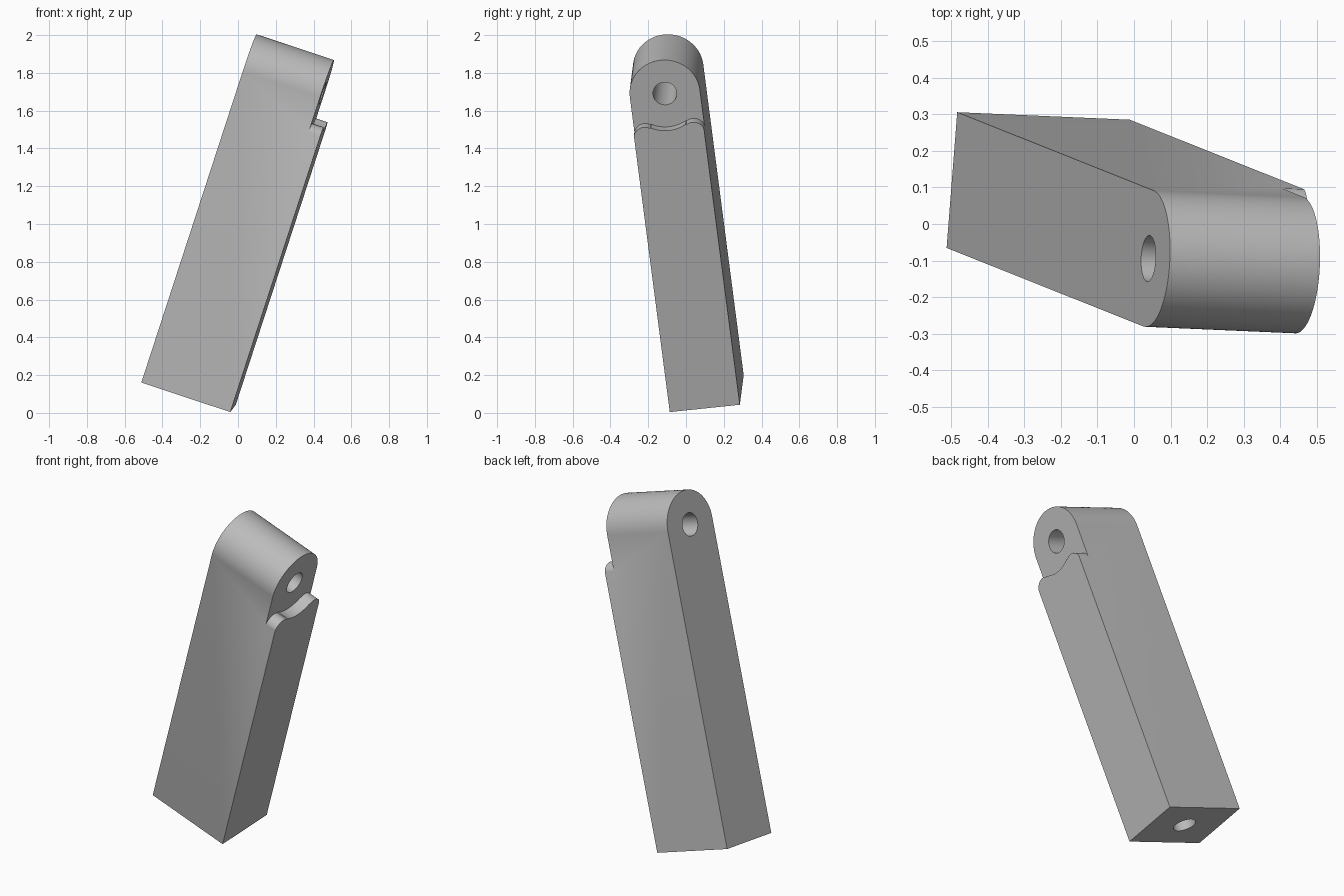
import bpy, bmesh, math
from mathutils import Matrix, Vector

cube = bpy.data.objects.get("Cube")
if cube:
    bpy.data.objects.remove(cube, do_unlink=True)

# Local frame: x = bar thickness, y = bar width, z = bar length
THICK, HEAD, HALF, PIN = 0.497, 0.432, 0.187, 1.745
HOLE = 0.063

grey = bpy.data.materials.new("grey")
grey.use_nodes = True
colour = (0.5, 0.5, 0.5, 1)
grey.diffuse_color = colour
grey.node_tree.nodes["Principled BSDF"].inputs["Base Color"].default_value = colour


def prism(name, profile, x0, x1):
    """Extrude a (y, z) profile along x."""
    bm = bmesh.new()
    face = bm.faces.new([bm.verts.new((x0, y, z)) for y, z in profile])
    out = bmesh.ops.extrude_face_region(bm, geom=[face])
    moved = [g for g in out["geom"] if isinstance(g, bmesh.types.BMVert)]
    bmesh.ops.translate(bm, verts=moved, vec=(x1 - x0, 0, 0))
    bmesh.ops.recalc_face_normals(bm, faces=bm.faces)
    mesh = bpy.data.meshes.new(name)
    bm.to_mesh(mesh)
    bm.free()
    mesh.materials.append(grey)
    obj = bpy.data.objects.new(name, mesh)
    bpy.context.collection.objects.link(obj)
    return obj


def arc(cy, cz, r, start, end, n):
    angles = [math.radians(start + (end - start) * i / n) for i in range(n + 1)]
    return [(cy + r * math.cos(a), cz + r * math.sin(a)) for a in angles]


def cut(target, cutter):
    mod = target.modifiers.new("cut", "BOOLEAN")
    mod.object, mod.solver = cutter, "EXACT"
    bpy.context.view_layer.objects.active = target
    bpy.ops.object.modifier_apply(modifier=mod.name)
    bpy.data.objects.remove(cutter, do_unlink=True)


# Bar with a rounded head
bar = prism("bar", [(-HALF, 0), (HALF, 0)] + arc(0, PIN, HALF, 0, 180, 48), 0, THICK)

# Recess beside the head, with a wavy lower edge: concave centre, rounded shoulders
shoulder = arc(0.130, 1.531, 0.06, 125, 18, 12)
half_wave = arc(0, PIN, 0.186, 270, 300, 10) + shoulder + [(HALF + 0.02, 1.53)]
wave = [(-y, z) for y, z in reversed(half_wave[1:])] + half_wave
cut(bar, prism("recess_cutter", wave + [(0.3, 2.1), (-0.3, 2.1)], HEAD, THICK + 0.1))

# Pin hole through the head
cut(bar, prism("pin_cutter", arc(0, PIN, HOLE, 0, 352.5, 47), -0.1, THICK + 0.1))

# Blind hole in the foot
foot = prism("foot_cutter", arc(0, 0, HOLE, 0, 352.5, 47), -0.1, 0.4)
foot.data.transform(Matrix.Translation((THICK / 2, 0, 0)) @ Matrix.Rotation(-math.pi / 2, 4, "Y"))
cut(bar, foot)

# Lean the bar
w = Vector((0.326, -0.130, 1)).normalized()
u = Vector((0.47, -0.02, -0.16))
u = (u - w * u.dot(w)).normalized()
v = w.cross(u)
lean = Matrix((u, v, w)).transposed().to_4x4()
bar.matrix_world = Matrix.Translation((-0.4975, 0.12, 0.18)) @ lean

bpy.ops.object.select_all(action="DESELECT")
bar.select_set(True)
bpy.context.view_layer.objects.active = bar
bpy.ops.object.shade_smooth_by_angle(angle=math.radians(30))
